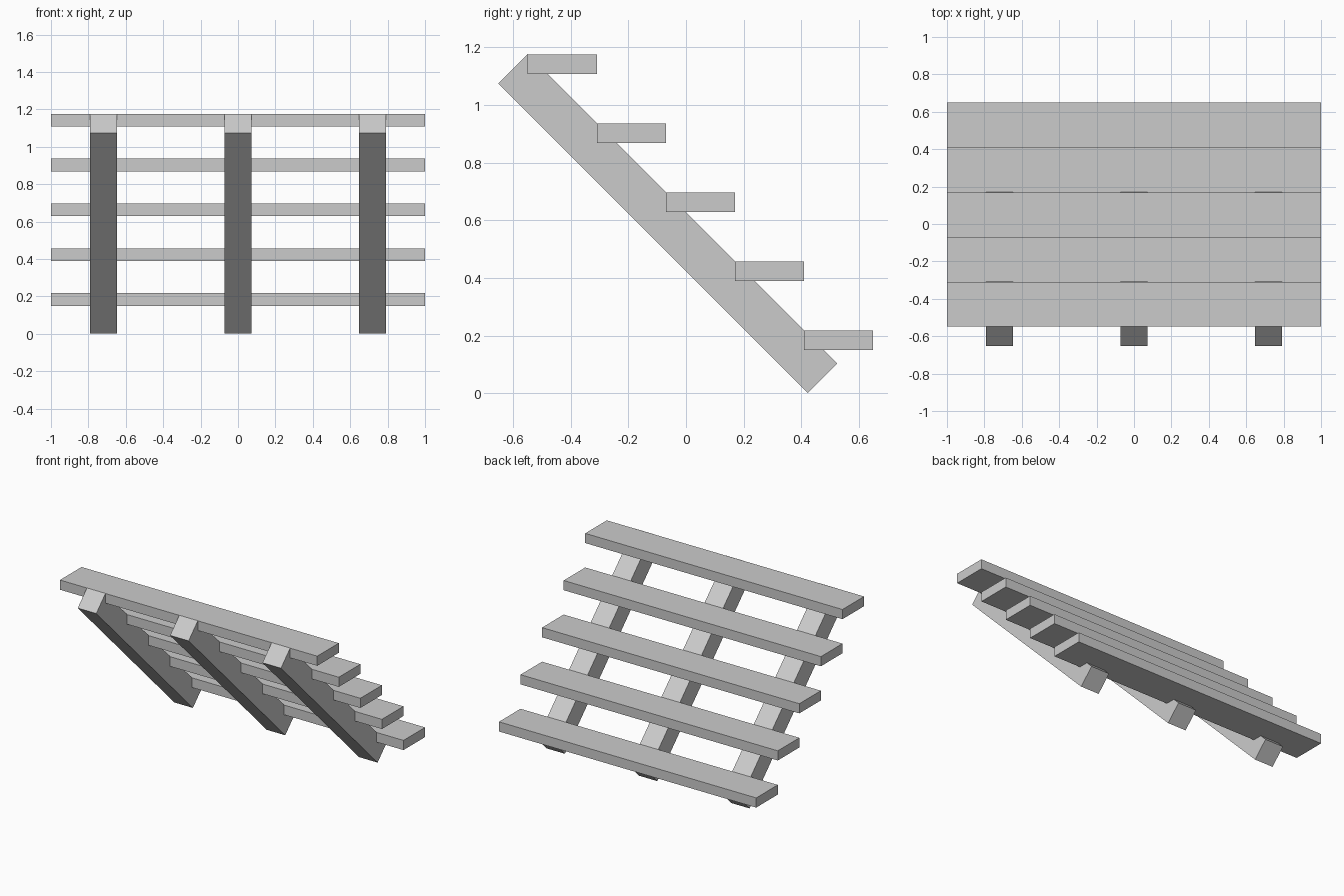
import bpy
from math import radians, sqrt

if "Cube" in bpy.data.objects:
    bpy.data.objects.remove(bpy.data.objects["Cube"])


def box(name, center, size, tilt=0.0):
    bpy.ops.mesh.primitive_cube_add(size=1, location=center, rotation=(tilt, 0, 0))
    obj = bpy.context.object
    obj.name = name
    obj.scale = size
    bpy.ops.object.transform_apply(location=False, rotation=True, scale=True)
    return obj


# Sloping support beams, square-cut and tilted 45 degrees
for i, x in enumerate((-0.718, 0, 0.718)):
    box(f"stringer_{i + 1}", (x, -0.0635, 0.5885),
        (0.144, 1.073 * sqrt(2), 0.1025 * sqrt(2)), radians(-45))

# Horizontal treads, each upper front edge resting on the beam slope
for i in range(5):
    y = -0.429 + 0.2395 * i
    z = 1.1415 - 0.2395 * i
    box(f"tread_{i + 1}", (0, y, z), (2.0, 0.2395, 0.068))
